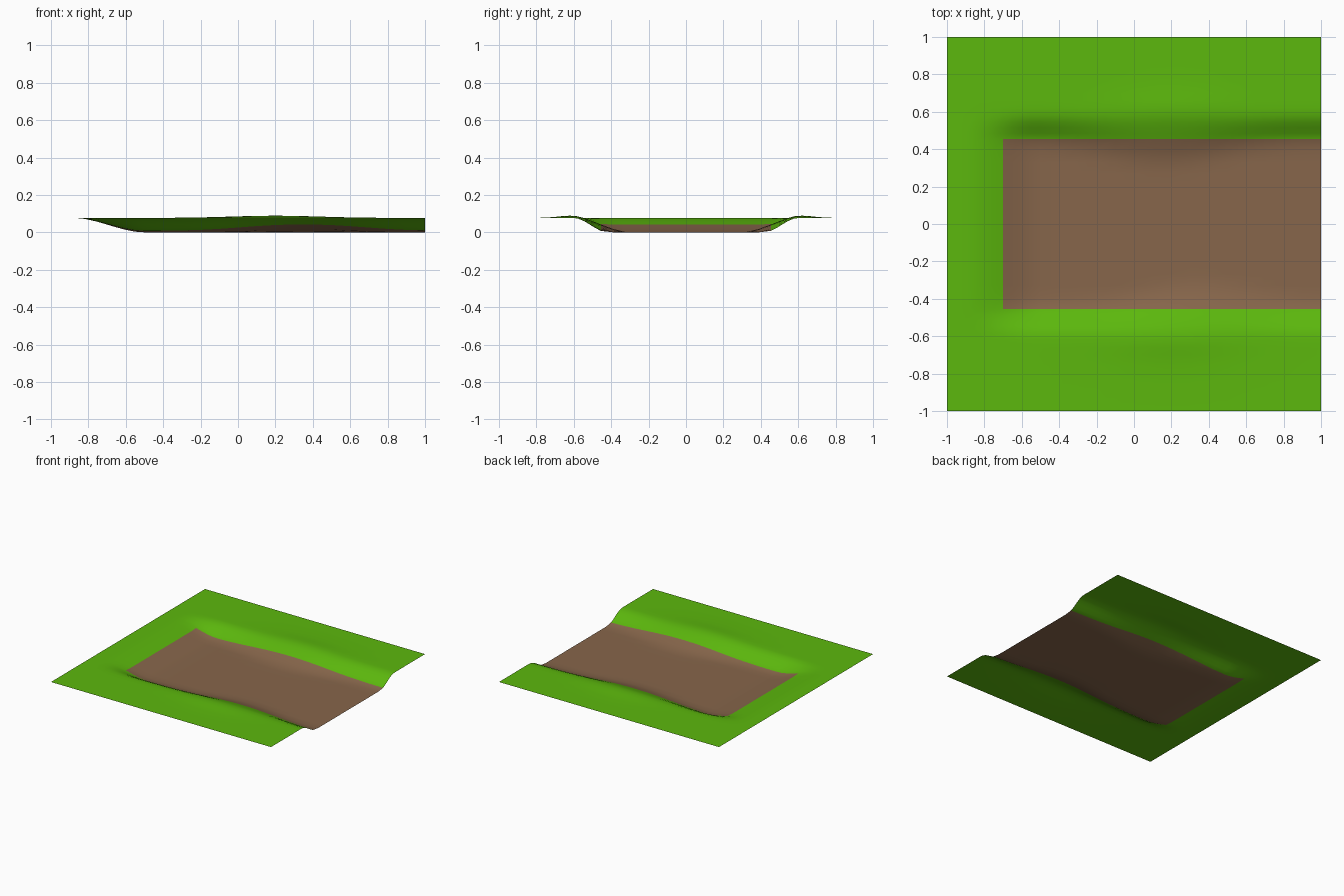
import bpy, bmesh, math

if "Cube" in bpy.data.objects:
    bpy.data.objects.remove(bpy.data.objects["Cube"])


def material(name, rgb):
    m = bpy.data.materials.new(name)
    m.diffuse_color = (*rgb, 1)
    m.use_nodes = True
    m.node_tree.nodes["Principled BSDF"].inputs["Base Color"].default_value = m.diffuse_color
    return m


def smooth(a, b, t):
    t = max(0, min(1, (t - a) / (b - a)))
    return t * t * (3 - 2 * t)


def bump(x, centre, width):
    return math.exp(-((x - centre) / width) ** 2)


def height(x, y):
    # Channel banks: the foot creeps inward around the middle, with a low lip on top
    if y > 0:
        spread = bump(x, 0.15, 0.4)
    else:
        spread = bump(x, 0.35, 0.38)
    foot = 0.42 - 0.13 * spread
    side = smooth(foot, 0.60, abs(y))
    # Closed end of the channel
    end = smooth(0.50, 0.88, -x)
    bank = 1 - (1 - side) * (1 - end)
    lip = 0.012 * bump(x, 0.2, 0.33) * bump(abs(y), 0.62, 0.09)
    return 0.077 * bank + lip


# Grid lines, closer together on the banks
half = [0, 0.1, 0.2, 0.27, 0.33, 0.39, 0.455, 0.485, 0.515, 0.545, 0.58, 0.62, 0.66, 0.7, 0.76, 0.88, 1]
ys = [-v for v in reversed(half[1:])] + half
xs = [-1, -0.92, -0.87, -0.82, -0.76, -0.7, -0.65, -0.6, -0.55, -0.5]
xs += [-0.5 + 0.1 * i for i in range(1, 16)]

# Ground tile with a dirt channel open on the right
bm = bmesh.new()
grid = [[bm.verts.new((x, y, height(x, y))) for y in ys] for x in xs]
for i in range(len(xs) - 1):
    for j in range(len(ys) - 1):
        f = bm.faces.new((grid[i][j], grid[i + 1][j], grid[i + 1][j + 1], grid[i][j + 1]))
        c = f.calc_center_median()
        f.material_index = int(c.x > -0.7 and abs(c.y) < 0.455)
        f.smooth = True
mesh = bpy.data.meshes.new("channel_ground")
bm.to_mesh(mesh)
bm.free()
mesh.materials.append(material("grass green", (0.107, 0.479, 0.004)))
mesh.materials.append(material("dirt brown", (0.242, 0.133, 0.07)))
ground = bpy.data.objects.new("channel_ground", mesh)
bpy.context.collection.objects.link(ground)
